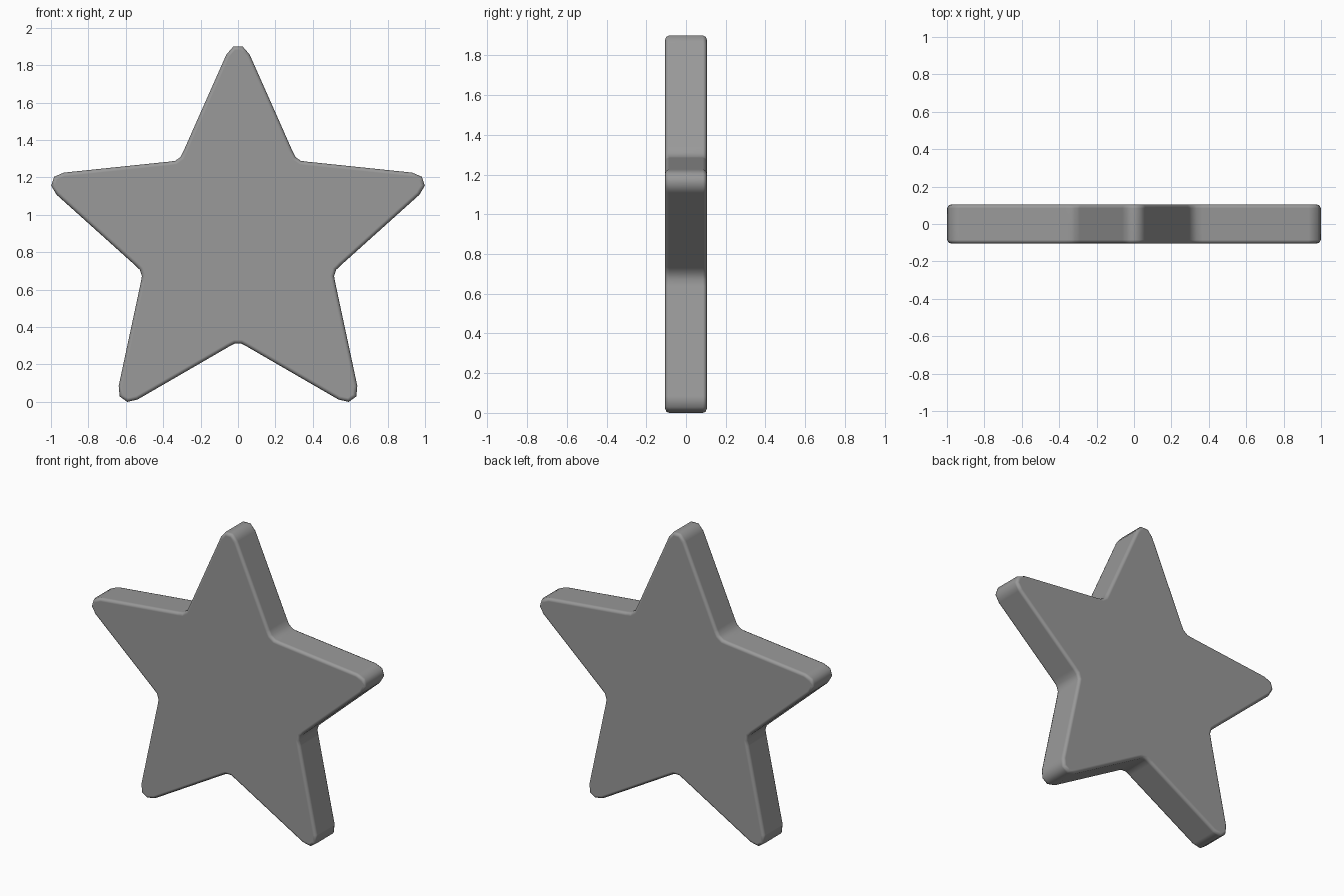
import bpy, bmesh, math

if "Cube" in bpy.data.objects:
    bpy.data.objects.remove(bpy.data.objects["Cube"])

CZ = 0.86        # height of the star centre
HALF = 0.105     # half thickness


def polar(angle, radial, side):
    """Point at a radial distance along an arm direction, shifted sideways."""
    c, s = math.cos(angle), math.sin(angle)
    return (radial * c - side * s, CZ + radial * s + side * c)


# blunted tip and softened valley, repeated five times
tip = [(1.0, -0.062), (1.042, -0.025), (1.042, 0.025), (1.0, 0.062)]
valley = [(0.562, -0.048), (0.546, -0.018), (0.546, 0.018), (0.562, 0.048)]
outline = []
for i in range(5):
    a = math.radians(90 + 72 * i)
    outline += [polar(a, *p) for p in tip]
    outline += [polar(a + math.radians(36), *p) for p in valley]

# extrude the outline into a slab
bm = bmesh.new()
face = bm.faces.new([bm.verts.new((x, -HALF, z)) for x, z in outline])
ext = bmesh.ops.extrude_face_region(bm, geom=[face])
moved = [g for g in ext["geom"] if isinstance(g, bmesh.types.BMVert)]
bmesh.ops.translate(bm, verts=moved, vec=(0, 2 * HALF, 0))
bmesh.ops.recalc_face_normals(bm, faces=bm.faces)
zmin = min(v.co.z for v in bm.verts)
for v in bm.verts:
    v.co.z -= zmin

# soften only the front and back rims
rims = [e for e in bm.edges if abs(e.verts[0].co.y - e.verts[1].co.y) < 1e-5]
bmesh.ops.bevel(bm, geom=rims, offset=0.02, offset_type='OFFSET', segments=2,
                profile=0.5, affect='EDGES', clamp_overlap=True)
for f in bm.faces:
    f.smooth = True

mesh = bpy.data.meshes.new("star")
bm.to_mesh(mesh)
bm.free()
star = bpy.data.objects.new("star", mesh)
bpy.context.collection.objects.link(star)

# dark grey surface
grey = bpy.data.materials.new("dark_grey")
grey.diffuse_color = (0.32, 0.32, 0.32, 1)
grey.use_nodes = True
grey.node_tree.nodes["Principled BSDF"].inputs["Base Color"].default_value = grey.diffuse_color
mesh.materials.append(grey)

# keep the large faces flat in shading
wn = star.modifiers.new("weighted_normals", 'WEIGHTED_NORMAL')
wn.weight = 100
